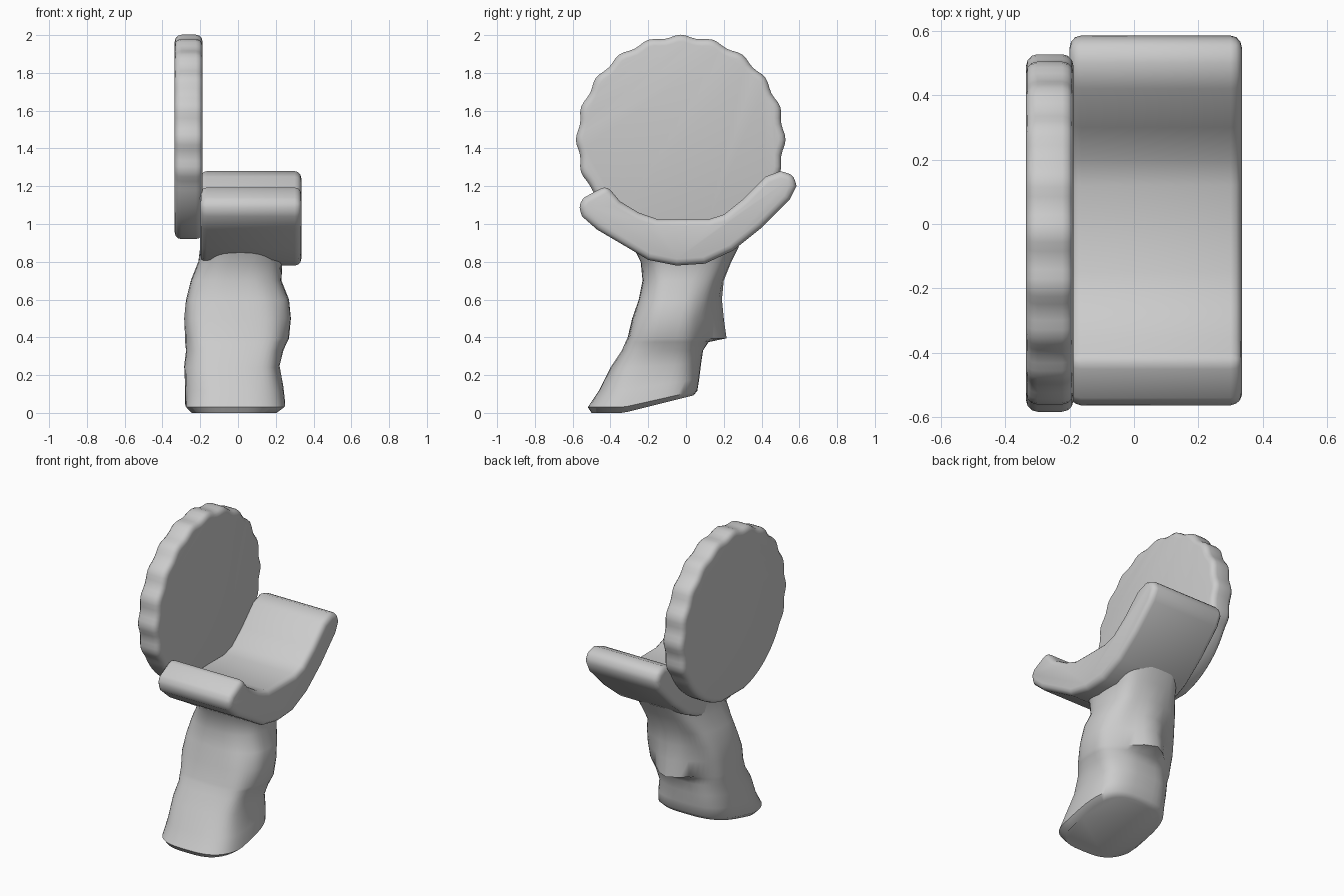
import bpy, bmesh
from math import sin, cos, pi, exp, copysign

cube = bpy.data.objects.get("Cube")
if cube:
    bpy.data.objects.remove(cube, do_unlink=True)

stone = bpy.data.materials.new("stone_grey")
stone.use_nodes = True
GREY = (0.6, 0.6, 0.6, 1)
stone.diffuse_color = GREY
stone.node_tree.nodes["Principled BSDF"].inputs["Base Color"].default_value = GREY


def finish(bm, name, angle, bevel=0):
    """Turn a bmesh into a smooth, optionally bevelled object."""
    bmesh.ops.recalc_face_normals(bm, faces=bm.faces)
    me = bpy.data.meshes.new(name)
    bm.to_mesh(me)
    bm.free()
    ob = bpy.data.objects.new(name, me)
    bpy.context.collection.objects.link(ob)
    me.materials.append(stone)
    bpy.ops.object.select_all(action='DESELECT')
    ob.select_set(True)
    bpy.context.view_layer.objects.active = ob
    if bevel:
        mod = ob.modifiers.new("rounding", 'BEVEL')
        mod.width = bevel
        mod.segments = 3
        mod.limit_method = 'ANGLE'
        mod.angle_limit = 0.9
        bpy.ops.object.modifier_apply(modifier=mod.name)
    bpy.ops.object.shade_smooth_by_angle(angle=angle)
    return ob


def extrude_x(profile, x0, x1, name, bevel):
    """Extrude a (y, z) outline along x."""
    bm = bmesh.new()
    a = [bm.verts.new((x0, y, z)) for y, z in profile]
    b = [bm.verts.new((x1, y, z)) for y, z in profile]
    n = len(profile)
    bm.faces.new(a)
    bm.faces.new(b[::-1])
    for i in range(n):
        j = (i + 1) % n
        bm.faces.new((a[i], b[i], b[j], a[j]))
    return finish(bm, name, 0.7, bevel)


# Scalloped round slab, plain along its lower edge
outline = []
for i in range(120):
    t = 2 * pi * i / 120
    lobe = 0.008 * cos(20 * t) if sin(t) > -0.45 else -0.008
    r = 0.547 + lobe
    outline.append((-0.028 + r * cos(t), max(1.447 + r * sin(t), 0.92)))
extrude_x(outline, -0.335, -0.188, "round_slab", 0.035)

# Curved cradle, lower at the front than at the back
cradle = [(-0.57, 1.1), (-0.55, 1.04), (-0.47, 0.97), (-0.3, 0.87),
          (-0.2, 0.81), (-0.05, 0.78), (0.1, 0.79), (0.25, 0.86),
          (0.4, 0.98), (0.55, 1.13), (0.585, 1.2), (0.57, 1.26),
          (0.5, 1.28), (0.42, 1.25), (0.3, 1.13), (0.2, 1.05),
          (0.12, 1.025), (-0.15, 1.025), (-0.25, 1.06), (-0.35, 1.12),
          (-0.42, 1.205), (-0.54, 1.14)]
extrude_x(cradle, -0.2, 0.335, "cradle", 0.035)

# Rough leaning stem: height, x range, y range, size of the back ridge
rings = [(0, -0.25, 0.21, -0.5, 0.04, 0),
         (0.03, -0.28, 0.25, -0.52, 0.06, 0),
         (0.12, -0.28, 0.24, -0.46, 0.07, 0),
         (0.24, -0.285, 0.22, -0.4, 0.08, 0),
         (0.33, -0.275, 0.24, -0.34, 0.09, 0),
         (0.375, -0.28, 0.26, -0.32, 0.1, 0.02),
         (0.395, -0.28, 0.27, -0.31, 0.1, 0.115),
         (0.5, -0.285, 0.28, -0.285, 0.12, 0.08),
         (0.6, -0.275, 0.27, -0.25, 0.14, 0.05),
         (0.7, -0.25, 0.23, -0.23, 0.18, 0.02),
         (0.8, -0.21, 0.235, -0.24, 0.24, 0),
         (0.88, -0.2, 0.26, -0.28, 0.28, 0)]
N = 48
bm = bmesh.new()
loops = []
for z, x0, x1, y0, y1, ridge in rings:
    loop = []
    for i in range(N):
        t = 2 * pi * i / N
        c, s = [copysign(abs(v) ** 0.65, v) for v in (cos(t), sin(t))]
        dent = 1 - 0.03 * (1 + sin(5 * t + 9 * z)) * min(1, z * 4) * abs(c * s)
        x = (x0 + x1) / 2 + (x1 - x0) / 2 * c * dent
        y = (y0 + y1) / 2 + (y1 - y0) / 2 * s * dent
        if s > 0:
            y += ridge * exp(-(x / 0.12) ** 2)
        lift = 0.25 * max(0, y + 0.33) * max(0, 1 - z / 0.3)
        loop.append(bm.verts.new((x, y, z + lift)))
    loops.append(loop)
for a, b in zip(loops, loops[1:]):
    for i in range(N):
        j = (i + 1) % N
        bm.faces.new((a[i], a[j], b[j], b[i]))
bm.faces.new(loops[0][::-1])
bm.faces.new(loops[-1])
finish(bm, "stem", 0.9)
